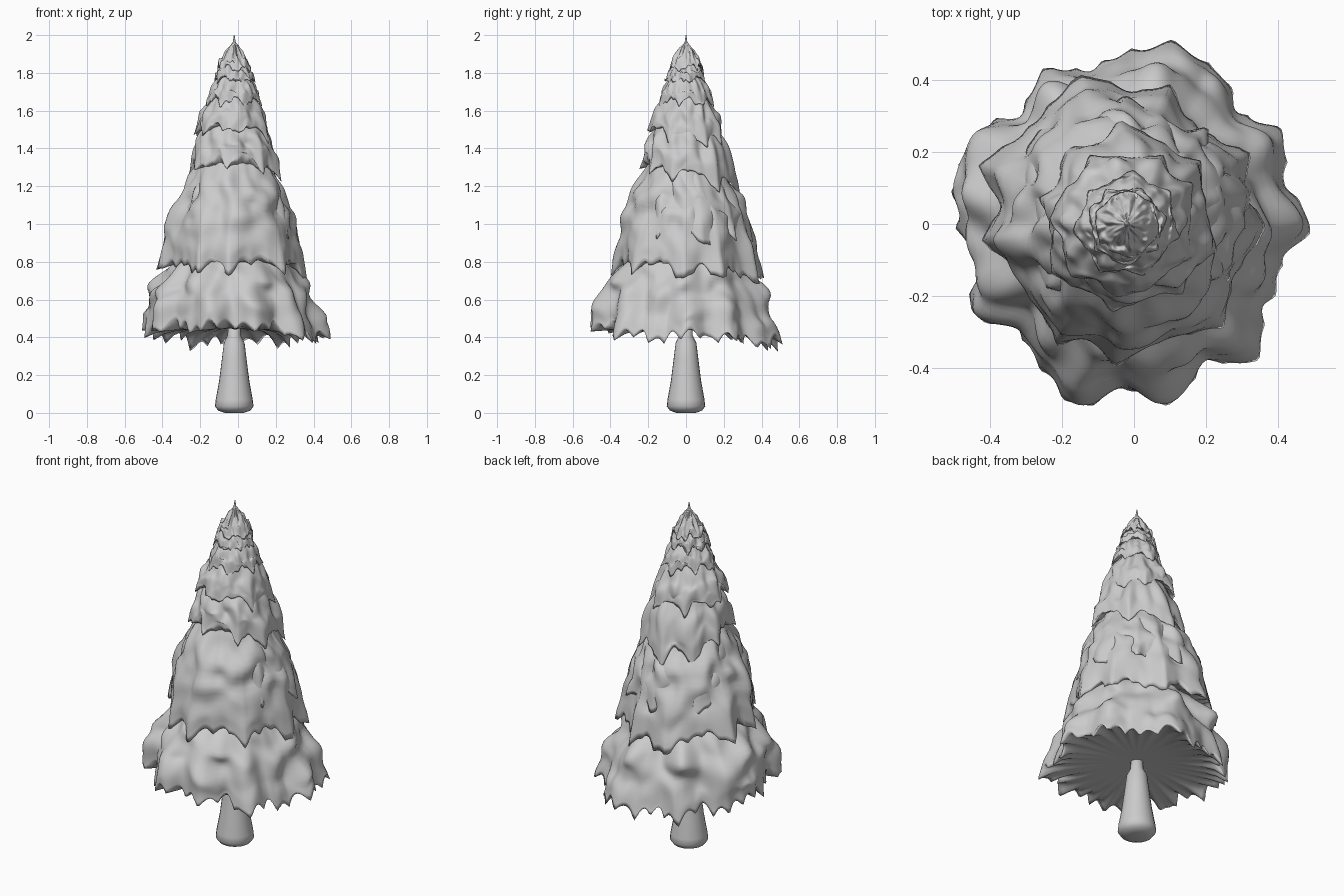
import bpy, bmesh, math
from math import sin, cos, pi, tau
from mathutils import Vector, noise

cube = bpy.data.objects.get("Cube")
if cube:
    bpy.data.objects.remove(cube, do_unlink=True)

grey = bpy.data.materials.new("plain grey")
grey.use_nodes = True
COLOUR = (0.6, 0.6, 0.6, 1)
grey.diffuse_color = COLOUR
grey.node_tree.nodes["Principled BSDF"].inputs["Base Color"].default_value = COLOUR

AXIS = -0.02  # the tree stands slightly off centre


def around(values, a):
    """Smoothly blend evenly spaced values around the tree."""
    n = len(values)
    t = (a / tau * n) % n
    i = int(t)
    f = t - i
    f = f * f * (3 - 2 * f)
    return values[i] * (1 - f) + values[(i + 1) % n] * f


def bumps(a, height, scale, seed):
    return noise.noise(Vector((cos(a) * scale, sin(a) * scale, height * scale + seed * 7.3)))


def spike(a, count, seed):
    """Pointed scallops with uneven spacing, 0 to 1."""
    w = a * count / 2 + seed * 1.7 + 1.3 * bumps(a, 0, 1.5, seed)
    return 1 - abs(sin(w))


def loft(name, rings):
    """Skin a list of equal rings of points and close both ends."""
    bm = bmesh.new()
    rows = [[bm.verts.new(p) for p in ring] for ring in rings]
    n = len(rows[0])
    for low, high in zip(rows, rows[1:]):
        for i in range(n):
            j = (i + 1) % n
            bm.faces.new((low[i], low[j], high[j], high[i]))
    bm.faces.new(rows[0][::-1])
    bm.faces.new(rows[-1])
    bmesh.ops.recalc_face_normals(bm, faces=bm.faces)
    mesh = bpy.data.meshes.new(name)
    bm.to_mesh(mesh)
    bm.free()
    mesh.materials.append(grey)
    mesh.shade_smooth()
    obj = bpy.data.objects.new(name, mesh)
    bpy.context.collection.objects.link(obj)
    return obj


def tier(name, seed, top, neck, reach, hem, lobes, droop, fringe,
         belly=(0.2,), flare=0.16, segs=168, rows=22):
    """A drooping skirt of boughs with a ragged hem and a hollow underside."""
    rings = []
    for k in range(rows + 1):
        u = k / rows
        ring = []
        for s in range(segs):
            a = s / segs * tau
            lobe = spike(a, lobes, seed)
            tooth = spike(a, lobes * 3, seed + 3)
            out = around(reach, a)
            r = neck + (out - neck) * (u + around(belly, a) * sin(pi * u))
            r += out * u * u * flare * (lobe - 0.45)
            r += out * 0.13 * sin(pi * min(u * 1.1, 1)) * bumps(a, u * (top - hem[0]) * 3, 3, seed)
            r += fringe * 0.3 * u ** 8 * (tooth - 0.4)
            z = top + (around(hem, a) - top) * u
            z -= droop * u ** 3 * (lobe - 0.4) + fringe * u ** 6 * (tooth - 0.4)
            z += 0.04 * u * bumps(a, u, 4, seed + 5)
            ring.append(Vector((AXIS + r * cos(a), r * sin(a), z)))
        rings.append(ring)
    # underside rises behind the hem and evens out towards the trunk
    rim = rings[-1]
    level = sum(hem) / len(hem) + droop * 0.4
    mean = sum(reach) / len(reach)
    for shrink, lift in ((0.95, 0.25), (0.88, 0.6), (0.75, 0.85), (0.45, 1), (0.1, 1)):
        ring = []
        for s, p in enumerate(rim):
            a = s / segs * tau
            r = math.hypot(p.x - AXIS, p.y)
            r = (mean + (r - mean) * shrink ** 2) * shrink
            z = p.z + (level + 0.02 * (1 - shrink) - p.z) * lift
            ring.append(Vector((AXIS + r * cos(a), r * sin(a), z)))
        rings.append(ring)
    return loft(name, rings)


def lathe(name, profile, segs=24):
    rings = []
    for r, z in profile:
        rings.append([Vector((AXIS + r * cos(i / segs * tau), r * sin(i / segs * tau), z))
                      for i in range(segs)])
    return loft(name, rings)


# trunk, flared at the foot
lathe("trunk", [(0.05, 0), (0.085, 0.012), (0.102, 0.035), (0.098, 0.07), (0.08, 0.17),
                (0.066, 0.28), (0.055, 0.37), (0.035, 0.41), (0.03, 0.52)])

# boughs, from the ground up; reach and hem run counter-clockwise from +x
tier("lowest_boughs", 1, 0.86, 0.26,
     [.52, .45, .51, .44, .49, .53, .47, .45, .48, .43, .49, .50,
      .46, .44, .49, .43, .46, .53, .46, .51, .45, .52, .45, .44],
     [.39, .40, .38, .38, .38, .42, .45, .45, .47, .47, .44, .41],
     11, 0.04, 0.05, belly=(.14, .14, .12, .14, .2, .3, .3, .26, .28, .3, .22, .14),
     flare=0.04, segs=240)
tier("low_boughs", 2, 1.36, 0.17,
     [.36, .37, .36, .40, .40, .42, .38, .36, .36, .37, .36, .36],
     [.75, .74, .72, .73, .77, .79, .80, .76, .76, .78, .78, .77],
     9, 0.07, 0.03, belly=(.18, .16, .16, .12, .12, .14, .2, .26, .28, .28, .24, .2))
tier("middle_boughs", 3, 1.32, 0.17,
     [.33, .33, .32, .33, .33, .33, .31, .30, .28, .28, .28, .30],
     [.95, .92, .93, .95, .93, .96, .97, .98, 1.0, .99, .97, .96],
     9, 0.06, 0.02)
tier("upper_middle_boughs", 4, 1.54, 0.14,
     [.24, .25, .26, .27, .25, .24, .23, .23, .23, .23, .23, .24],
     [1.27, 1.22, 1.2, 1.19, 1.22, 1.26, 1.29, 1.32, 1.32, 1.33, 1.31, 1.29],
     8, 0.08, 0.015)
tier("upper_boughs", 5, 1.7, 0.09,
     [.19, .20, .20, .20, .20, .20, .20, .19, .19, .19],
     [1.44, 1.44, 1.45, 1.47, 1.48, 1.5, 1.5, 1.52, 1.51, 1.47],
     7, 0.06, 0.012)
tier("high_boughs", 6, 1.79, 0.07,
     [.14, .14, .14, .13, .14, .14, .14, .14], [1.65, 1.64, 1.65, 1.66, 1.66, 1.65, 1.65, 1.64],
     7, 0.045, 0.01)
tier("top_boughs", 7, 1.86, 0.05,
     [.105, .10, .105, .105, .11, .105], [1.76, 1.77, 1.76, 1.77, 1.76, 1.75],
     7, 0.03, 0.008, segs=112)
tier("crown", 8, 1.965, 0.006,
     [.088, .09, .085, .09, .09, .09], [1.83, 1.84, 1.83, 1.83, 1.82, 1.83],
     6, 0.025, 0.004, belly=(0.05,), flare=0.1, segs=112)

# thin leader shoot at the tip
lathe("tip", [(0.016, 1.935), (0.008, 1.96), (0.005, 1.98), (0.002, 2.0)], 10)
